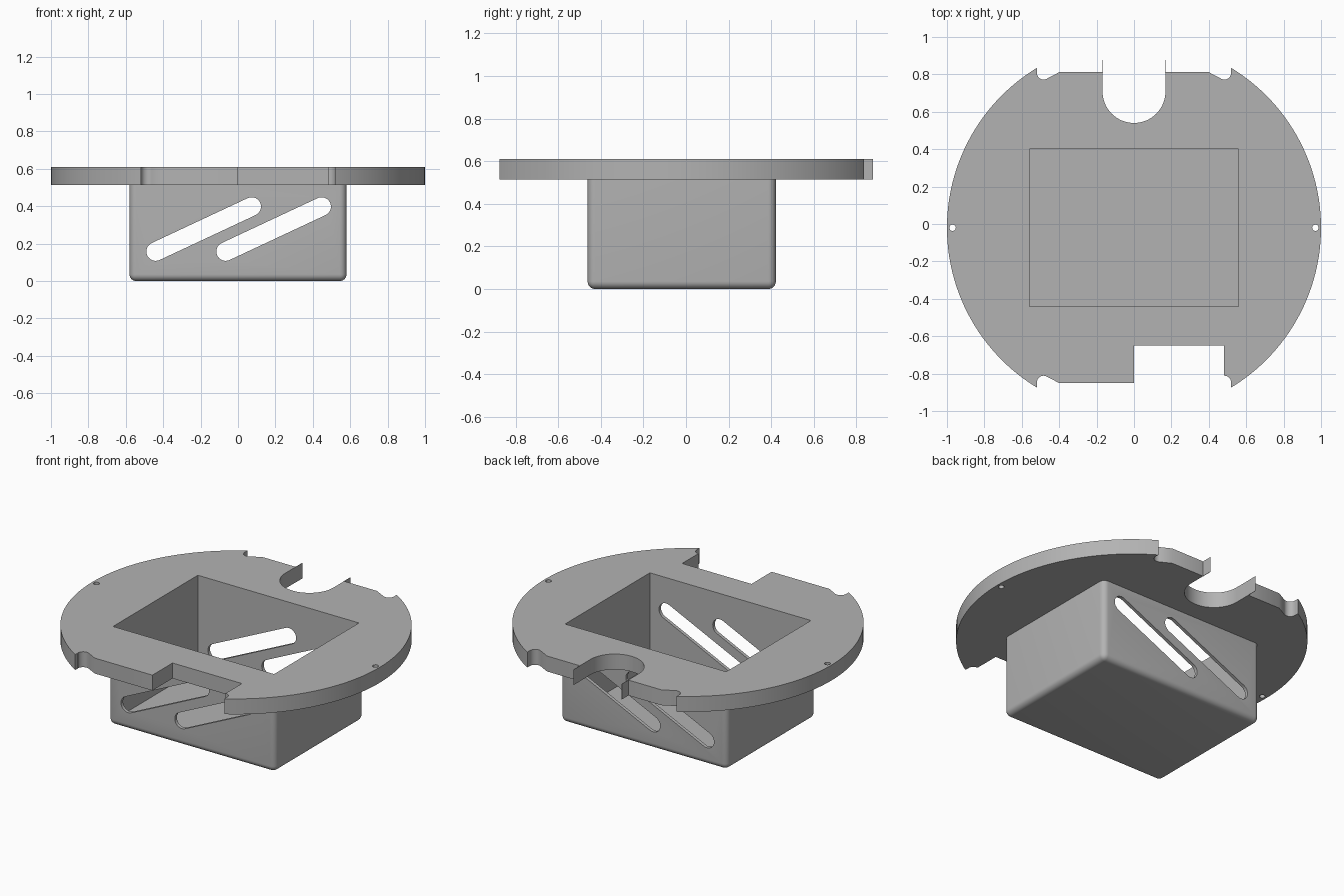
import bpy, bmesh, math
from mathutils import Vector

if "Cube" in bpy.data.objects:
    bpy.data.objects.remove(bpy.data.objects["Cube"], do_unlink=True)

grey = bpy.data.materials.new("plain grey")
grey.use_nodes = True
colour = (0.45, 0.45, 0.45, 1)
grey.diffuse_color = colour
grey.node_tree.nodes["Principled BSDF"].inputs["Base Color"].default_value = colour

MID = -0.02            # centre of disc and tub along y
LOW, TOP = 0.513, 0.61  # underside and top of the plate


def prism(name, points, depth):
    """Closed solid made by pushing a planar outline along a vector."""
    bm = bmesh.new()
    face = bm.faces.new([bm.verts.new(p) for p in points])
    out = bmesh.ops.extrude_face_region(bm, geom=[face])["geom"]
    moved = [v for v in out if isinstance(v, bmesh.types.BMVert)]
    bmesh.ops.translate(bm, verts=moved, vec=depth)
    bmesh.ops.recalc_face_normals(bm, faces=bm.faces)
    mesh = bpy.data.meshes.new(name)
    bm.to_mesh(mesh)
    bm.free()
    obj = bpy.data.objects.new(name, mesh)
    obj.data.materials.append(grey)
    bpy.context.collection.objects.link(obj)
    return obj


def arc(cx, cy, r, start, end, n):
    angles = [math.radians(start + (end - start) * i / n) for i in range(n + 1)]
    return [(cx + r * math.cos(a), cy + r * math.sin(a)) for a in angles]


def upright(name, pts, z0, z1):
    return prism(name, [(x, y, z0) for x, y in pts], (0, 0, z1 - z0))


def rect(x0, x1, y0, y1):
    return [(x0, y0), (x1, y0), (x1, y1), (x0, y1)]


def activate(obj):
    bpy.ops.object.select_all(action="DESELECT")
    obj.select_set(True)
    bpy.context.view_layer.objects.active = obj


def cut(obj, cutter):
    cutter.hide_render = True
    mod = obj.modifiers.new("cut", "BOOLEAN")
    mod.operation, mod.solver, mod.object = "DIFFERENCE", "EXACT", cutter
    activate(obj)
    bpy.ops.object.modifier_apply(modifier=mod.name)
    bpy.data.objects.remove(cutter, do_unlink=True)


def cut_plate(pts):
    cut(plate, upright("cutter", pts, LOW - 0.1, TOP + 0.1))


# Round mounting plate
plate = upright("mounting_plate", arc(0, MID, 1, 0, 360, 160)[:-1], LOW, TOP)

# Tub opening, flat back and front edges
cut_plate(rect(-0.56, 0.56, MID - 0.421, MID + 0.421))
cut_plate(rect(-0.519, 0.519, 0.813, 1.1))
cut_plate(rect(-0.519, 0.519, -1.1, -0.85))

# Rectangular front notch and rounded back slot
cut_plate(rect(0, 0.482, -1.1, -0.65))
slot_width = 0.168
cut_plate([(slot_width, 1.1), (-slot_width, 1.1)]
          + arc(0, 0.708, slot_width, 180, 360, 32))

# Screw notches with ramps beside the horns, and side pin holes
for s in (-1, 1):
    for y, d in ((0.808, 1), (-0.847, -1)):
        cut_plate(arc(s * 0.483, y, 0.036, 0, 360, 24)[:-1])
        cut_plate([(s * 0.483, y + d * 0.03), (s * 0.466, y - d * 0.031),
                   (s * 0.395, y + d * 0.006), (s * 0.395, y + d * 0.03)])
    cut_plate(arc(s * 0.97, MID, 0.017, 0, 360, 20)[:-1])

# Hanging tub with rounded outer corners
tub = upright("tub", rect(-0.58, 0.58, MID - 0.442, MID + 0.442), 0, LOW)
bm = bmesh.new()
bm.from_mesh(tub.data)
edges = [e for e in bm.edges if min(v.co.z for v in e.verts) < 0.01]
bmesh.ops.bevel(bm, geom=edges, offset=0.036, segments=6, profile=0.5,
                affect="EDGES", clamp_overlap=True)
bm.to_mesh(tub.data)
bm.free()
cut(tub, upright("cutter", rect(-0.56, 0.56, MID - 0.421, MID + 0.421), 0.02, 0.8))

# Slanted vents through the front and back walls
low_end, high_end, vent_radius = Vector((-0.44, 0.158)), Vector((0.073, 0.398)), 0.05
tilt = math.degrees(math.atan2(*(high_end - low_end).yx))
for shift in (0, 0.374):
    pts = arc(low_end.x + shift, low_end.y, vent_radius, tilt + 90, tilt + 270, 16)
    pts += arc(high_end.x + shift, high_end.y, vent_radius, tilt - 90, tilt + 90, 16)
    cut(tub, prism("cutter", [(x, -1, z) for x, z in pts], (0, 2, 0)))

# Paper-thin lips continuing the slot walls past the back edge
for s, side in ((1, "left"), (-1, "right")):
    x = s * slot_width
    upright(side + "_slot_lip", rect(x - 0.001, x + 0.001, 0.811, 0.877), LOW, TOP)

for obj in (plate, tub):
    activate(obj)
    bpy.ops.object.shade_smooth_by_angle(angle=math.radians(30))
